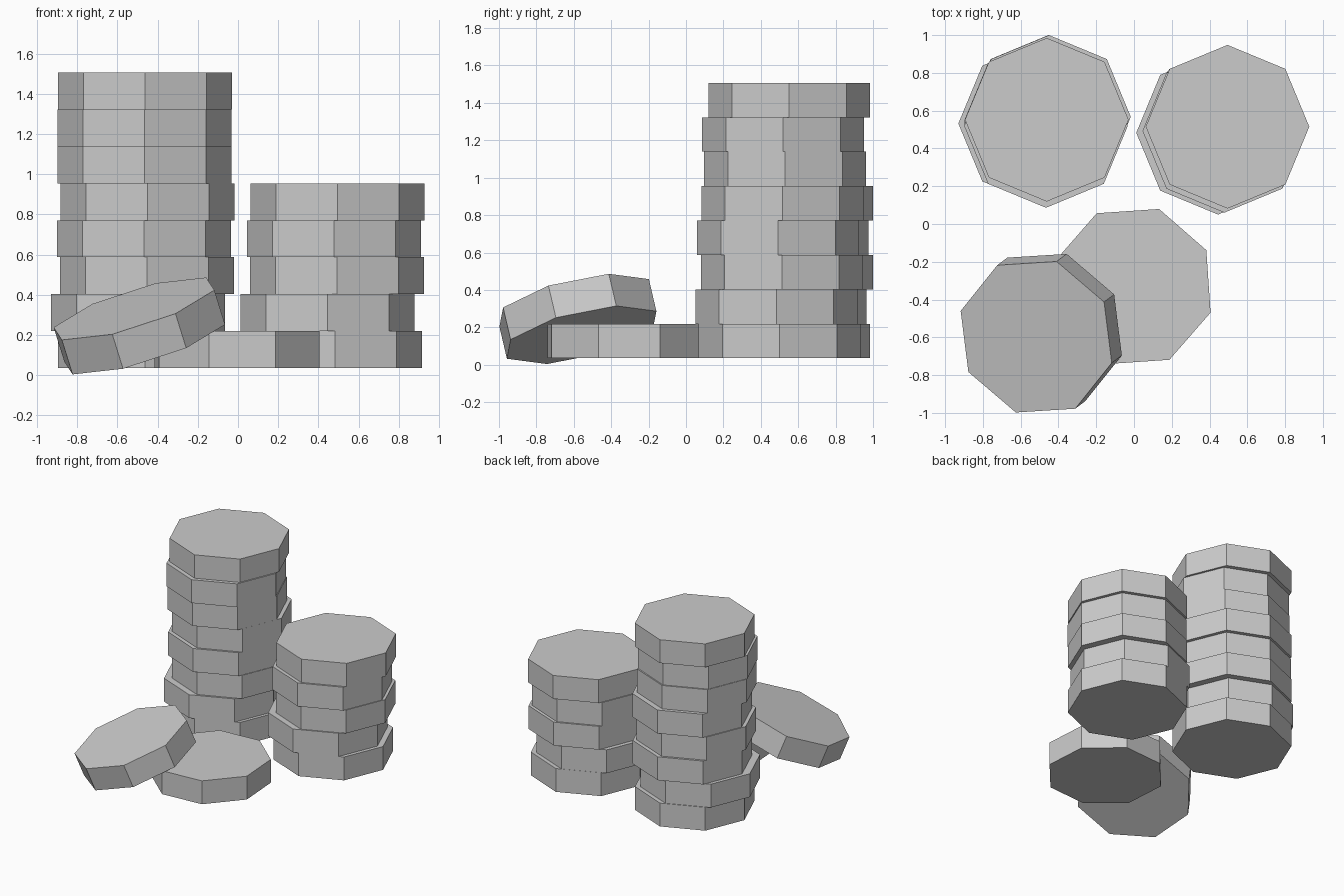
import bpy, bmesh, math
from mathutils import Matrix, Vector

if "Cube" in bpy.data.objects:
    bpy.data.objects.remove(bpy.data.objects["Cube"])

R, T, BASE = 0.433, 0.184, 0.035   # disc radius, thickness, lowest stack level

grey = bpy.data.materials.new("light_grey")
grey.diffuse_color = (0.6, 0.6, 0.6, 1.0)
grey.use_nodes = True
grey.node_tree.nodes["Principled BSDF"].inputs["Base Color"].default_value = grey.diffuse_color


def disc(name, matrix):
    """Eight-sided disc centred on its own origin, a corner on local +x."""
    bm = bmesh.new()
    ring = [bm.verts.new((R * math.cos(i * math.pi / 4),
                          R * math.sin(i * math.pi / 4), -T / 2)) for i in range(8)]
    face = bm.faces.new(ring)
    ext = bmesh.ops.extrude_face_region(bm, geom=[face], use_keep_orig=True)
    top = [v for v in ext["geom"] if isinstance(v, bmesh.types.BMVert)]
    bmesh.ops.translate(bm, verts=top, vec=(0, 0, T))
    bmesh.ops.recalc_face_normals(bm, faces=bm.faces)
    mesh = bpy.data.meshes.new(name)
    bm.to_mesh(mesh)
    bm.free()
    mesh.materials.append(grey)
    ob = bpy.data.objects.new(name, mesh)
    ob.matrix_world = matrix
    bpy.context.collection.objects.link(ob)


def stack(name, centres):
    """Slightly uneven pile of discs, bottom first."""
    for i, (x, y) in enumerate(centres):
        disc(f"{name}_{i + 1}", Matrix.Translation((x, y, BASE + T * (i + 0.5))))


# Tall and short piles
stack("tall_stack_disc", [(-0.462, 0.552), (-0.497, 0.532), (-0.453, 0.567), (-0.468, 0.542),
                          (-0.45, 0.567), (-0.466, 0.53), (-0.466, 0.519), (-0.462, 0.552)])
stack("short_stack_disc", [(0.482, 0.5), (0.445, 0.483), (0.492, 0.513),
                           (0.478, 0.493), (0.495, 0.515)])

# Loose disc lying flat
disc("flat_disc", Matrix.Translation((-0.005, -0.331, BASE + T / 2))
     @ Matrix.Rotation(math.radians(26.4), 4, 'Z'))

# Loose disc leaning on the flat one: axis n, one corner along u
n = Vector((-0.312, -0.234, 1)).normalized()
u = Vector((0.40, -0.1375, 0.0925))
u = (u - n * u.dot(n)).normalized()
lean = Matrix((u, n.cross(u), n)).transposed().to_4x4()
disc("leaning_disc", Matrix.Translation((-0.491, -0.578, 0.245)) @ lean)
